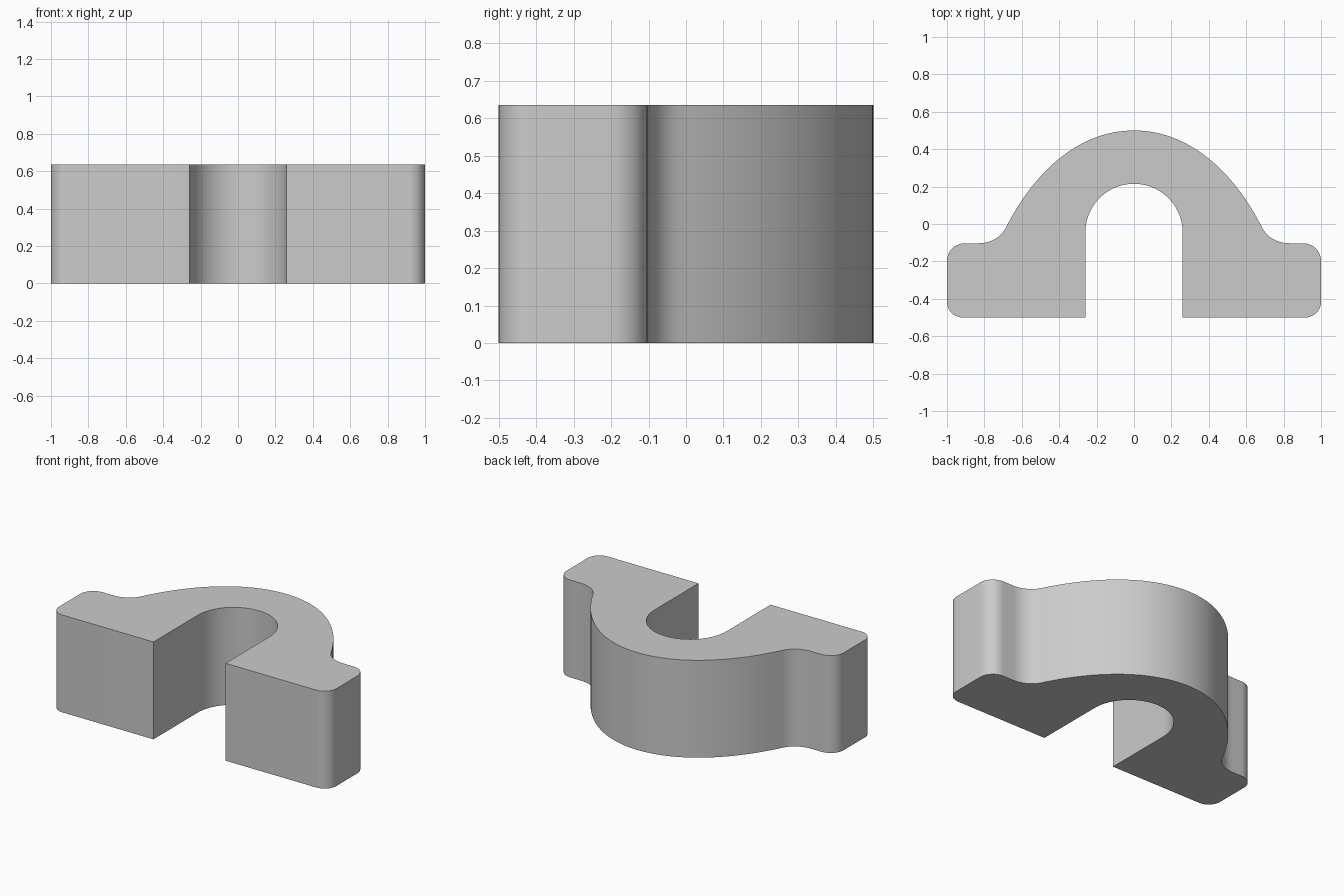
import bpy, bmesh
from math import sin, cos, pi, radians
from mathutils import Vector
from mathutils.geometry import interpolate_bezier

cube = bpy.data.objects.get("Cube")
if cube:
    bpy.data.objects.remove(cube, do_unlink=True)

HEIGHT = 0.635
SLOT_R, SLOT_Y = 0.26, -0.045


def bezier(a, b, c, d, steps):
    return [Vector(p) for p in interpolate_bezier(Vector(a), Vector(b), Vector(c), Vector(d), steps)]


def arc(cx, cy, r, start, end, steps):
    angles = [radians(start + (end - start) * i / steps) for i in range(steps + 1)]
    return [Vector((cx + r * cos(a), cy + r * sin(a))) for a in angles]


# Left half of the outline, from the crown round the foot to the slot top
half = bezier((0, 0.5), (0.30, 0.5), (0.54, 0.27), (0.685, -0.02), 32)
half += bezier((0.685, -0.02), (0.715, -0.075), (0.77, -0.102), (0.83, -0.103), 12)[1:]
half += arc(0.905, -0.198, 0.095, 90, 0, 10)
half += arc(0.915, -0.415, 0.085, 0, -90, 10)
half.append(Vector((SLOT_R, -0.5)))
half += arc(0, SLOT_Y, SLOT_R, 0, 90, 20)

# Mirror to the full outline and extrude upward
mirrored = [Vector((-p.x, p.y)) for p in reversed(half[1:-1])]
bm = bmesh.new()
outline = bm.faces.new([bm.verts.new((p.x, p.y, 0)) for p in half + mirrored])
raised = bmesh.ops.extrude_face_region(bm, geom=[outline], use_keep_orig=True)["geom"]
bmesh.ops.translate(bm, vec=(0, 0, HEIGHT),
                    verts=[v for v in raised if isinstance(v, bmesh.types.BMVert)])
bmesh.ops.recalc_face_normals(bm, faces=bm.faces)

mesh = bpy.data.meshes.new("arched_clamp")
bm.to_mesh(mesh)
bm.free()
clamp = bpy.data.objects.new("arched_clamp", mesh)
bpy.context.collection.objects.link(clamp)

# Plain grey material
grey = bpy.data.materials.new("grey")
grey.use_nodes = True
grey.diffuse_color = (0.6, 0.6, 0.6, 1)
grey.node_tree.nodes["Principled BSDF"].inputs["Base Color"].default_value = (0.6, 0.6, 0.6, 1)
mesh.materials.append(grey)

# Smooth curves with sharp rims and corners
bpy.ops.object.select_all(action='DESELECT')
clamp.select_set(True)
bpy.context.view_layer.objects.active = clamp
bpy.ops.object.shade_smooth_by_angle(angle=radians(30))
